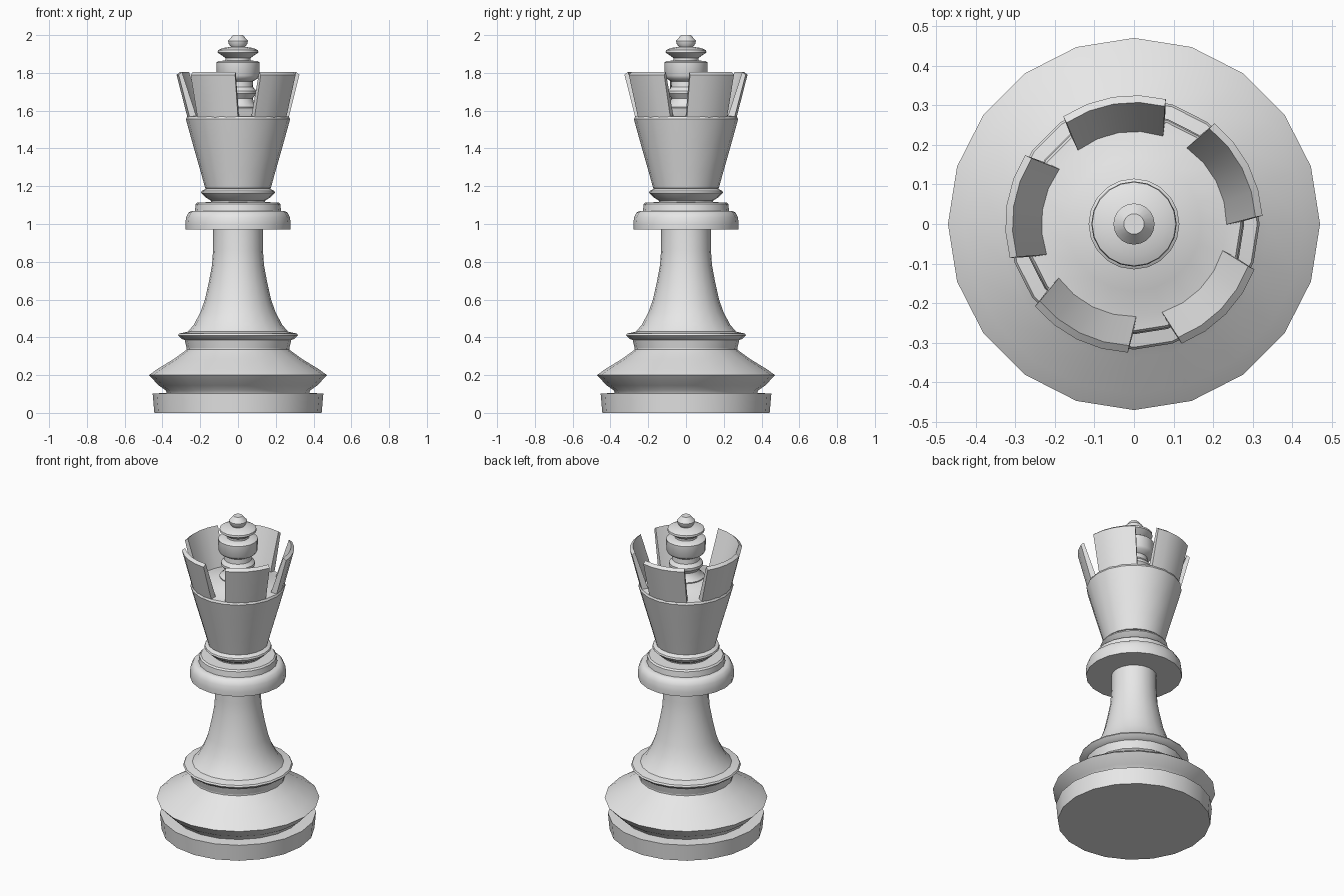
import bpy, bmesh, math

if "Cube" in bpy.data.objects:
    bpy.data.objects.remove(bpy.data.objects["Cube"])

mat = bpy.data.materials.new("pale grey")
mat.diffuse_color = (0.8, 0.8, 0.8, 1)
mat.use_nodes = True
mat.node_tree.nodes["Principled BSDF"].inputs["Base Color"].default_value = mat.diffuse_color

SIDES = 20


def finish(name, bm, angle=35):
    bmesh.ops.recalc_face_normals(bm, faces=bm.faces)
    me = bpy.data.meshes.new(name)
    bm.to_mesh(me)
    bm.free()
    ob = bpy.data.objects.new(name, me)
    bpy.context.collection.objects.link(ob)
    me.materials.append(mat)
    bpy.ops.object.select_all(action='DESELECT')
    ob.select_set(True)
    bpy.context.view_layer.objects.active = ob
    bpy.ops.object.shade_smooth_by_angle(angle=math.radians(angle))
    return ob


def lathe(name, profile):
    """Revolve (radius, height) points around z and cap both ends."""
    bm = bmesh.new()
    rings = []
    for r, z in profile:
        rings.append([bm.verts.new((r * math.cos(2 * math.pi * i / SIDES),
                                    r * math.sin(2 * math.pi * i / SIDES), z))
                      for i in range(SIDES)])
    for a, b in zip(rings, rings[1:]):
        for i in range(SIDES):
            j = (i + 1) % SIDES
            bm.faces.new((a[i], a[j], b[j], b[i]))
    bm.faces.new(rings[0][::-1])
    bm.faces.new(rings[-1])
    return finish(name, bm)


# foot disc and bulging base
lathe("foot", [(.443, 0), (.452, .103), (.38, .105)])
lathe("base", [(.375, .10), (.383, .12), (.42, .145), (.471, .20), (.43, .23),
               (.34, .285), (.285, .325), (.272, .335), (.272, .345)])
# flange and waisted stem
lathe("stem", [(.27, .335), (.282, .385), (.30, .393), (.318, .41), (.312, .42),
               (.265, .43), (.235, .465), (.20, .53), (.175, .60), (.155, .69),
               (.138, .78), (.132, .86), (.131, .98)])
# stepped collar
lathe("collar", [(.13, .972), (.278, .972), (.279, 1.0), (.275, 1.035), (.262, 1.06),
                 (.245, 1.07), (.228, 1.07), (.224, 1.105), (.215, 1.114), (.14, 1.116)])
lathe("neck_ring", [(.14, 1.11), (.145, 1.125), (.17, 1.14), (.196, 1.165),
                    (.192, 1.175), (.165, 1.19)])
# flared cup with domed top
lathe("cup", [(.16, 1.185), (.174, 1.19), (.20, 1.285), (.24, 1.425), (.276, 1.555),
              (.270, 1.568), (.235, 1.573), (.17, 1.595), (.10, 1.615), (.05, 1.62)])
# finial
lathe("finial", [(.105, 1.605), (.108, 1.62), (.085, 1.64), (.078, 1.665), (.098, 1.69),
                 (.098, 1.705), (.08, 1.725), (.078, 1.755), (.105, 1.77), (.114, 1.785),
                 (.115, 1.855), (.105, 1.862), (.065, 1.866), (.065, 1.878), (.108, 1.908),
                 (.106, 1.92), (.08, 1.932), (.038, 1.938), (.05, 1.955), (.052, 1.97),
                 (.026, 2.0)])

# five crown segments, each an arc swept from a slanted cross-section
section = [(.268, 1.562, 26.5), (.326, 1.79, 23.8), (.308, 1.805, 24.2), (.232, 1.565, 28)]
bm = bmesh.new()
STEPS = 4
for k in range(5):
    mid = 99.5 + 72 * k
    cols = []
    for s in range(STEPS + 1):
        t = 2 * s / STEPS - 1
        col = []
        for r, z, half in section:
            a = math.radians(mid + t * half)
            col.append(bm.verts.new((r * math.cos(a), r * math.sin(a), z)))
        cols.append(col)
    for a, b in zip(cols, cols[1:]):
        for i in range(4):
            j = (i + 1) % 4
            bm.faces.new((a[i], a[j], b[j], b[i]))
    bm.faces.new(cols[0])
    bm.faces.new(cols[-1][::-1])
finish("crown_segments", bm, 30)
